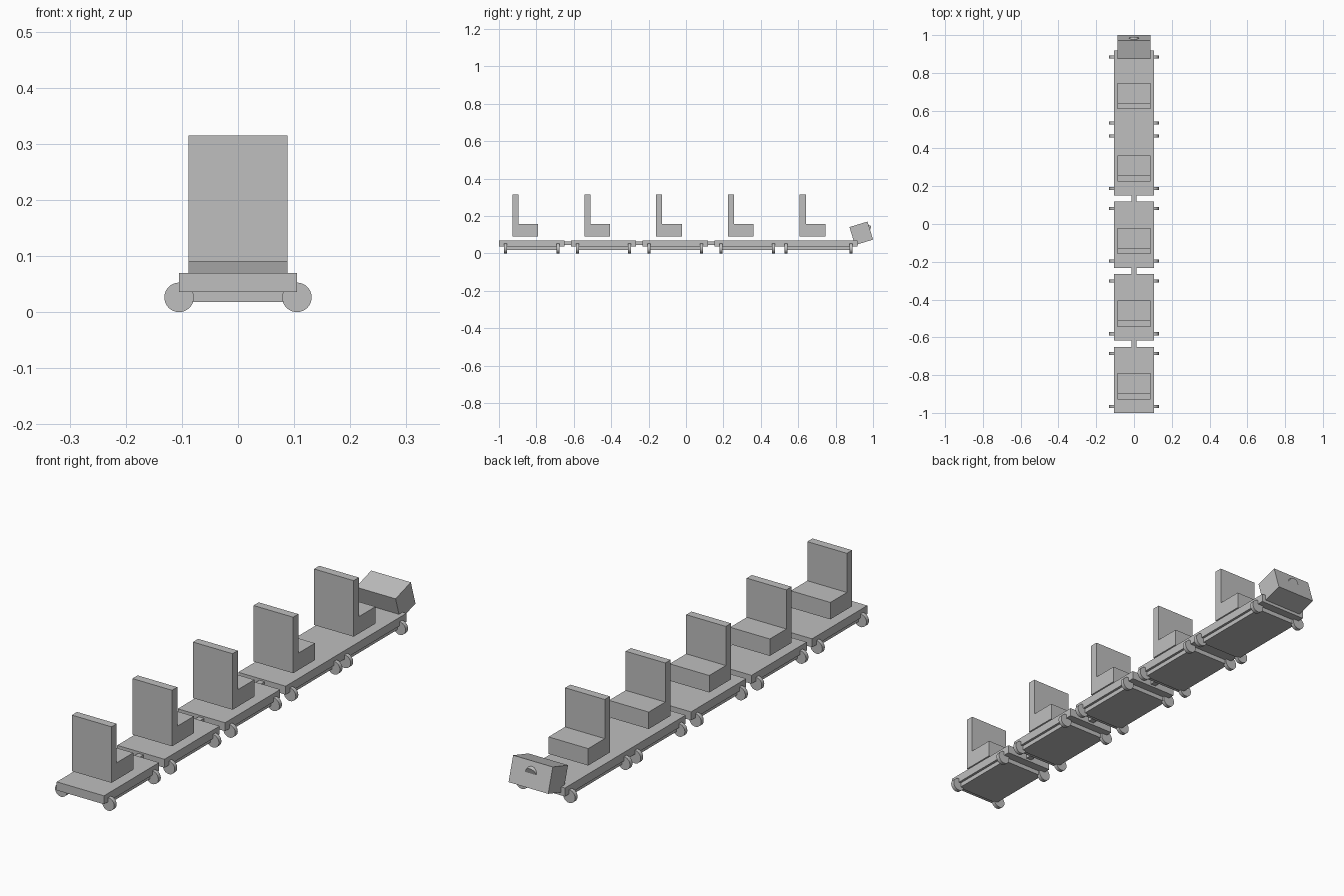
import bpy, bmesh, math
from mathutils import Matrix

if "Cube" in bpy.data.objects:
    bpy.data.objects.remove(bpy.data.objects["Cube"])

PITCH = 0.384                      # spacing between wagons
TILT = math.radians(17)

grey = bpy.data.materials.new("plain_grey")
grey.diffuse_color = (0.52, 0.52, 0.52, 1)
grey.use_nodes = True
grey.node_tree.nodes["Principled BSDF"].inputs["Base Color"].default_value = grey.diffuse_color


def finish(name, bm):
    bmesh.ops.recalc_face_normals(bm, faces=bm.faces)
    mesh = bpy.data.meshes.new(name)
    bm.to_mesh(mesh)
    bm.free()
    mesh.materials.append(grey)
    ob = bpy.data.objects.new(name, mesh)
    bpy.context.collection.objects.link(ob)
    return ob


def box(name, half_x, y0, y1, z0, z1, tilt=0):
    bm = bmesh.new()
    m = (Matrix.Translation((0, (y0 + y1) / 2, (z0 + z1) / 2))
         @ Matrix.Rotation(tilt, 4, 'X')
         @ Matrix.Diagonal((2 * half_x, y1 - y0, z1 - z0, 1)))
    bmesh.ops.create_cube(bm, size=1, matrix=m)
    return finish(name, bm)


def disc(name, x, y, z, radius, depth, tilt=0):
    # short cylinder with its axis along y
    bm = bmesh.new()
    m = (Matrix.Translation((x, y, z))
         @ Matrix.Rotation(math.pi / 2 + tilt, 4, 'X'))
    bmesh.ops.create_cone(bm, cap_ends=True, segments=32, radius1=radius,
                          radius2=radius, depth=depth, matrix=m)
    for f in bm.faces:
        f.smooth = len(f.verts) == 4
    for e in bm.edges:
        if any(len(f.verts) > 4 for f in e.link_faces):
            e.smooth = False
    return finish(name, bm)


def seat(y):
    # L-shaped profile extruded across the wagon
    profile = [(0, 0.09), (0.138, 0.09), (0.138, 0.158),
               (0.033, 0.158), (0.033, 0.315), (0, 0.315)]
    bm = bmesh.new()
    face = bm.faces.new([bm.verts.new((-0.088, y + py, pz))
                         for py, pz in profile])
    ext = bmesh.ops.extrude_face_region(bm, geom=[face])
    moved = [v for v in ext["geom"] if isinstance(v, bmesh.types.BMVert)]
    bmesh.ops.translate(bm, verts=moved, vec=(0.176, 0, 0))
    return finish("seat", bm)


# Wagon decks: three short ones and a long leading one
for i in range(4):
    y = -1 + i * PITCH
    box("deck", 0.105, y, 0.918 if i == 3 else y + 0.35, 0.036, 0.07)
    if i:
        box("coupler", 0.012, y - 0.044, y + 0.01, 0.045, 0.063)

# Seats, undercarriages and wheels
for i in range(5):
    seat(-0.928 + i * PITCH)
    rear = -0.965 + i * PITCH
    front = 0.883 if i == 4 else rear + 0.28
    if i == 4:
        rear = 0.535
    box("undercarriage", 0.095, rear, front, 0.018, 0.037)
    for y in (rear, front):
        for x in (-0.105, 0.105):
            disc("wheel", x, y, 0.0263, 0.0263, 0.016)

# Tilted nose box and its lamp
box("nose_box", 0.088, 0.8865, 0.9875, 0.0565, 0.1575, TILT)
disc("lamp", 0, 0.976, 0.124, 0.026, 0.015, -TILT)
